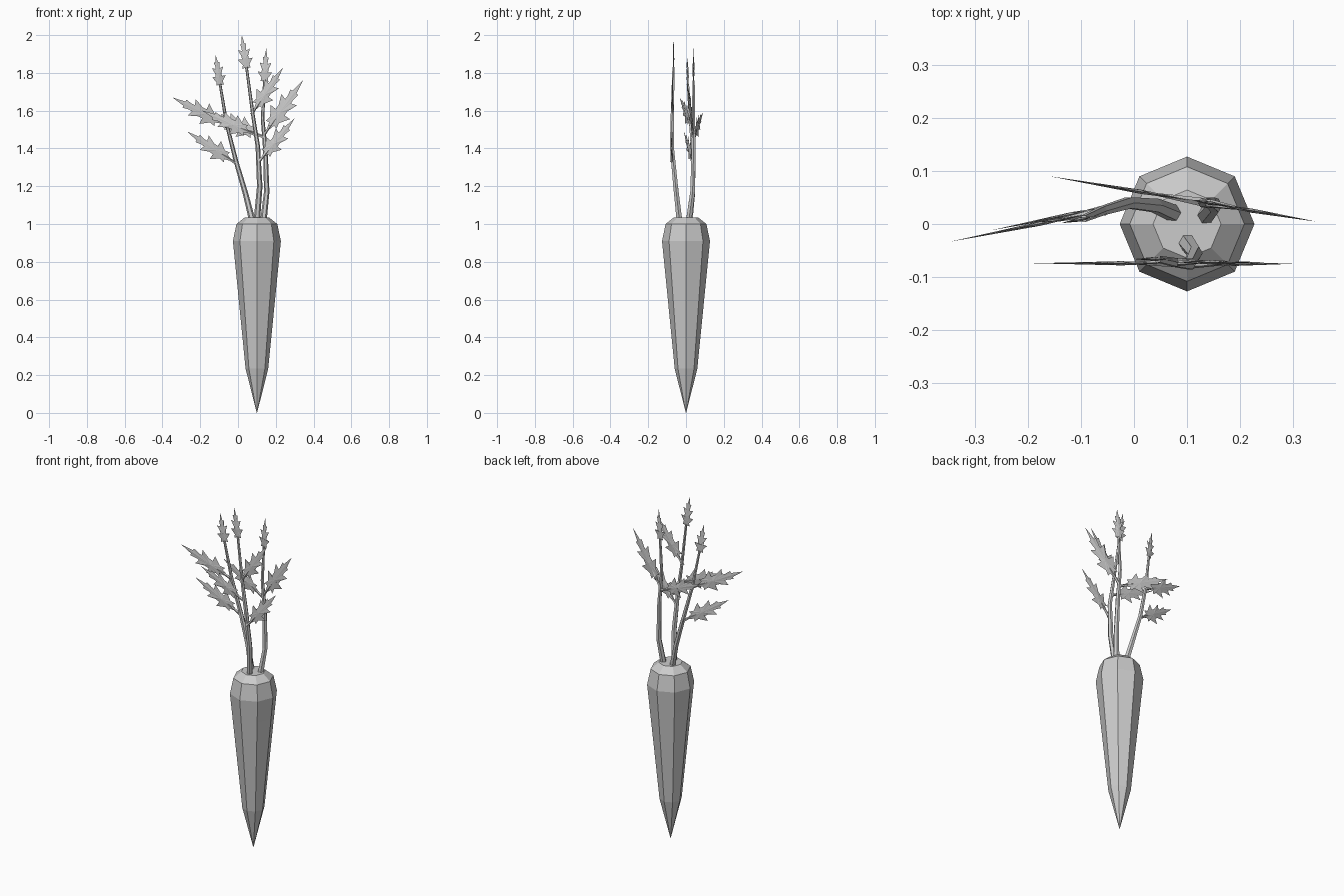
import bpy, bmesh, math
from mathutils import Vector

if "Cube" in bpy.data.objects:
    bpy.data.objects.remove(bpy.data.objects["Cube"])


def finish(bm, name):
    bmesh.ops.recalc_face_normals(bm, faces=bm.faces)
    me = bpy.data.meshes.new(name)
    bm.to_mesh(me)
    bm.free()
    ob = bpy.data.objects.new(name, me)
    bpy.context.collection.objects.link(ob)
    return ob


def loft(bm, rings):
    """Join rings of equal vertex count and cap both ends."""
    rings = [[bm.verts.new(p) for p in r] for r in rings]
    n = len(rings[0])
    for a, b in zip(rings, rings[1:]):
        for i in range(n):
            j = (i + 1) % n
            bm.faces.new((a[i], a[j], b[j], b[i]))
    bm.faces.new(rings[0][::-1])
    bm.faces.new(rings[-1])


def circle(c, r, n, u=Vector((1, 0, 0)), v=Vector((0, 1, 0))):
    return [Vector(c) + r * (u * math.cos(t) + v * math.sin(t))
            for t in (math.tau * i / n for i in range(n))]


def tube(name, path, r0, r1, n=6):
    pts = [Vector(p) for p in path]
    rings = []
    for i, p in enumerate(pts):
        d = (pts[min(i + 1, len(pts) - 1)] - pts[max(i - 1, 0)]).normalized()
        u = Vector((0, 1, 0)).cross(d).normalized()
        rings.append(circle(p, r0 + (r1 - r0) * i / (len(pts) - 1), n, u, d.cross(u)))
    bm = bmesh.new()
    loft(bm, rings)
    return finish(bm, name)


# Half outline of a lobed leaf: distance along, half width
HALF = [(0, .015), (.12, .05), (.1, .11), (.2, .09), (.36, .2), (.35, .09),
        (.44, .09), (.61, .16), (.58, .06), (.66, .055), (.76, .08), (.76, .04)]


def leaf(name, base, tip, slope):
    """Thin leaf, thickest in the middle and sharp at the rim."""
    base, tip = Vector(base), Vector(tip)
    along = tip - base
    normal = Vector((-slope, 1, 0)).normalized()
    side = along.cross(normal)
    outline = HALF + [(1, 0)] + [(a, -w) for a, w in reversed(HALF)]
    bm = bmesh.new()
    rim = [bm.verts.new(base + along * a + side * w) for a, w in outline]
    for s in (-1, 1):
        mid = bm.verts.new(base + along * .35 + normal * s * .004)
        for i, v in enumerate(rim):
            bm.faces.new((v, rim[(i + 1) % len(rim)], mid))
    finish(bm, name)


# Root
bm = bmesh.new()
profile = [(.0, .001), (.235, .06), (.78, .114), (.91, .127), (1.0, .108), (1.035, .064)]
loft(bm, [circle((.1, 0, z), r, 8) for z, r in profile])
finish(bm, "root")

# Stalks: path, slope of the leaf plane, top leaf tip (x, z),
# side leaves as (attach x, y, z, tip x, tip z)
stalks = {
    "left": ([(.075, .02, 1.02), (.04, .035, 1.16), (-.01, .04, 1.33),
              (-.06, .025, 1.53), (-.095, .01, 1.74)], .2, (-.12, 1.9),
             [(-.01, .04, 1.32, -.27, 1.49), (-.055, .025, 1.52, -.347, 1.67)]),
    "middle": ([(.1, -.035, 1.02), (.115, -.055, 1.2), (.105, -.075, 1.41),
                (.08, -.073, 1.57), (.045, -.066, 1.83)], 0, (.02, 2.0),
               [(.11, -.075, 1.33, .3, 1.56), (.07, -.072, 1.58, .24, 1.83),
                (.095, -.074, 1.47, -.19, 1.6)]),
    "right": ([(.135, .015, 1.02), (.152, .035, 1.17), (.145, .04, 1.39),
               (.13, .04, 1.56), (.14, .04, 1.76)], -.17, (.15, 1.93),
              [(.135, .04, 1.47, .344, 1.76), (.135, .04, 1.46, -.16, 1.59)]),
}
for name, (path, slope, top, sides) in stalks.items():
    tube(name + "_stalk", path, .017, .007)
    b = Vector(path[-1])
    tip = Vector((top[0], b.y + slope * (top[0] - b.x), top[1]))
    leaf(name + "_top_leaf", b - (tip - b) * .15, tip, slope)
    for i, (x, y, z, tx, tz) in enumerate(sides):
        a = Vector((x, y, z))
        tip = Vector((tx, y + slope * (tx - x), tz))
        tube(f"{name}_leaf_stem_{i}", [a, a.lerp(tip, .3)], .009, .003, 5)
        leaf(f"{name}_side_leaf_{i}", a.lerp(tip, .1), tip, slope)
